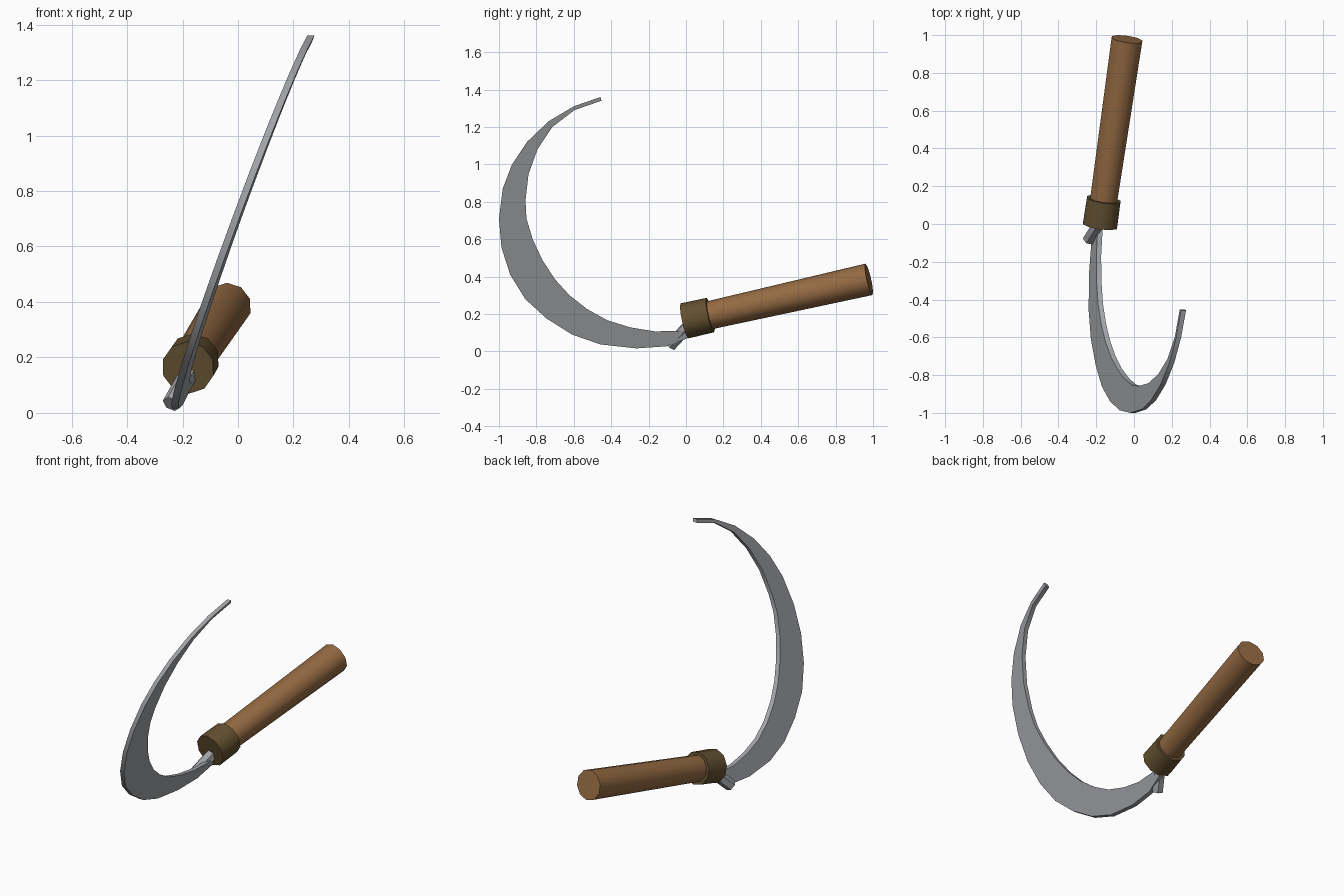
import bpy, bmesh, math
from mathutils import Vector

cube = bpy.data.objects.get("Cube")
if cube:
    bpy.data.objects.remove(cube, do_unlink=True)


def material(name, rgb):
    mat = bpy.data.materials.new(name)
    mat.use_nodes = True
    colour = (*rgb, 1)
    mat.diffuse_color = colour
    mat.node_tree.nodes["Principled BSDF"].inputs["Base Color"].default_value = colour
    return mat


wood = material("warm wood", (0.30, 0.145, 0.055))
dark_wood = material("dark collar brown", (0.125, 0.08, 0.03))
steel = material("grey steel", (0.36, 0.37, 0.39))


def finish(name, bm, mat, smooth_angle=None):
    """Turn a bmesh into a named, coloured object."""
    bmesh.ops.recalc_face_normals(bm, faces=bm.faces)
    mesh = bpy.data.meshes.new(name)
    bm.to_mesh(mesh)
    bm.free()
    mesh.materials.append(mat)
    obj = bpy.data.objects.new(name, mesh)
    bpy.context.collection.objects.link(obj)
    if smooth_angle:
        bpy.ops.object.select_all(action="DESELECT")
        obj.select_set(True)
        bpy.context.view_layer.objects.active = obj
        bpy.ops.object.shade_smooth_by_angle(angle=math.radians(smooth_angle))
    return obj


def rod(name, start, end, r_start, r_end, sides, mat, smooth_angle=None):
    """Capped, tapered prism running between two points."""
    start, end = Vector(start), Vector(end)
    axis = end - start
    bm = bmesh.new()
    bmesh.ops.create_cone(bm, cap_ends=True, segments=sides, radius1=r_start,
                          radius2=r_end, depth=axis.length)
    bmesh.ops.rotate(bm, verts=bm.verts, cent=(0, 0, 0),
                     matrix=axis.to_track_quat("Z", "Y").to_matrix())
    bmesh.ops.translate(bm, verts=bm.verts, vec=(start + end) / 2)
    return finish(name, bm, mat, smooth_angle)


# Handle and collar share one axis
front = Vector((-0.18, -0.008, 0.163))
back = Vector((-0.037, 0.978, 0.385))
rod("handle", front.lerp(back, 0.08), back, 0.075, 0.086, 10, wood, 50)
rod("collar", front, front.lerp(back, 0.14), 0.096, 0.094, 10, dark_wood, 50)

# Short six-sided tang entering the collar at a slant
rod("tang", (-0.24, -0.083, 0.032), (-0.17, 0.03, 0.155), 0.034, 0.034, 6, steel)

# Blade outline in side view, tip to root: outer and inner edges
outer = [(-.457, 1.36), (-.6, 1.31), (-.735, 1.23), (-.85, 1.12), (-.93, 1.0),
         (-.98, .87), (-1, .71), (-.987, .556), (-.94, .41), (-.86, .28),
         (-.746, .176), (-.61, .09), (-.457, .037), (-.265, .016),
         (-.104, .027), (.02, .075)]
inner = [(-.452, 1.34), (-.596, 1.29), (-.714, 1.2), (-.794, 1.08), (-.842, .947),
         (-.858, .807), (-.853, .71), (-.82, .6), (-.767, .487), (-.7, .385),
         (-.623, .3), (-.527, .225), (-.42, .166), (-.297, .128),
         (-.168, .107), (0, .11)]
HALF = 0.013


def on_blade(point, side):
    """Place a side-view point on the leaning plane of the blade."""
    y, z = point
    return (-0.218 + 0.37 * z + 0.05 * y + side * HALF, y, z)


# Blade: a strip of four-cornered sections bridged together
bm = bmesh.new()
rings = [[bm.verts.new(on_blade(p, s)) for p, s in ((o, -1), (o, 1), (i, 1), (i, -1))]
         for o, i in zip(outer, inner)]
for a, b in zip(rings, rings[1:]):
    for k in range(4):
        n = (k + 1) % 4
        bm.faces.new((a[k], a[n], b[n], b[k]))
bm.faces.new(rings[0])
bm.faces.new(rings[-1])
finish("blade", bm, steel, 30)
